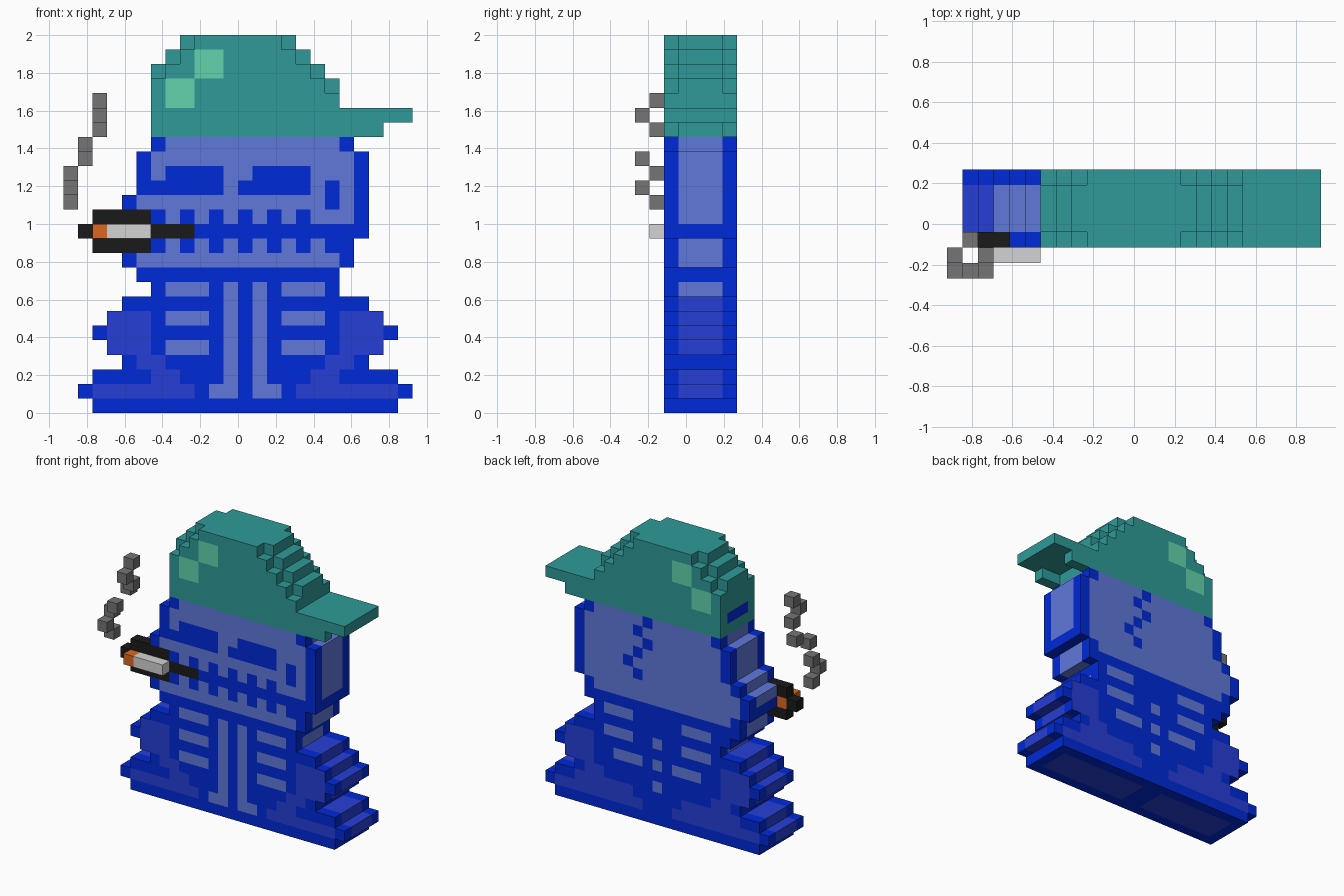
import bpy
import bmesh
from mathutils import Vector

if "Cube" in bpy.data.objects:
    bpy.data.objects.remove(bpy.data.objects["Cube"], do_unlink=True)

UNIT = 1 / 13                       # edge length of one block
ORIGIN = Vector((12, 3.5, 0))       # grid position of the model's centre
FRONT, BACK = 2, 6                  # outermost layers of the body
CORE = range(FRONT + 1, BACK)       # layers in between

PALETTE = {
    "blue": "0029D8", "bone": "6078DA", "arm blue": "263ED6",
    "teal": "2E9A98", "mint": "62D4AE", "smoke grey": "757575",
    "black": "1A1A1A", "paper": "D4D4D4", "ember orange": "DC6820",
}


def linear(channel):
    return channel / 12.92 if channel <= 0.04045 else ((channel + 0.055) / 1.055) ** 2.4


def make_material(name, code):
    color = [linear(byte / 255) for byte in bytes.fromhex(code)] + [1]
    mat = bpy.data.materials.new(name)
    mat.use_nodes = True
    mat.diffuse_color = color
    mat.node_tree.nodes["Principled BSDF"].inputs["Base Color"].default_value = color
    return mat


MATERIALS = {name: make_material(name, code) for name, code in PALETTE.items()}
parts = {}                          # part name -> {(column, layer, row): colour}


def fill(part, columns, layers, rows, color):
    cells = parts.setdefault(part, {})
    for c in columns:
        for j in layers:
            for r in rows:
                cells[c, j, r] = color


def span(first, last):
    return range(first, last + 1)


def paint(part, layer, color, rects, mirror=False):
    """Recolour existing blocks in one layer: (first column, last column, first row, last row)."""
    cells = parts[part]
    for a, b, low, high in rects:
        for c in span(a, b):
            for r in span(low, high):
                for col in {c, 24 - c} if mirror else {c}:
                    if (col, layer, r) in cells:
                        cells[col, layer, r] = color


# Body and skull: one run of blocks per row, from the ground up
starts = (2, 1, 2, 4, 3, 2, 3, 4, 6, 5, 4, 4, 3, 3, 4, 5, 5, 5, 6)
ends = (23, 24, 23, 21, 22, 23, 22, 21, 19, 19, 20, 20) + (21,) * 6 + (20,)
for row, (start, end) in enumerate(zip(starts, ends)):
    fill("skeleton_body", range(start, end), span(FRONT, BACK), [row], "blue")

# Coloured bands round the sides, and panels under the base
for layer in CORE:
    paint("skeleton_body", layer, "arm blue", [(0, 23, 1, 2), (0, 23, 4, 7)])
    paint("skeleton_body", layer, "bone", [(0, 23, 8, 8), (0, 23, 10, 11), (0, 23, 13, 18)])
    paint("skeleton_body", layer, "arm blue", [(3, 10, 0, 0), (13, 21, 0, 0)])

# Front: arms, ribs and breastbone
paint("skeleton_body", FRONT, "arm blue",
      [(3, 5, 4, 6), (5, 6, 3, 3), (6, 7, 2, 2), (2, 8, 1, 1)], mirror=True)
paint("skeleton_body", FRONT, "bone",
      [(7, 9, row, row) for row in (4, 6, 8)] + [(11, 11, 1, 8), (10, 10, 1, 1)], mirror=True)

# Front: skull, jaw and teeth
paint("skeleton_body", FRONT, "bone",
      [(7, 18, 18, 18), (6, 19, 15, 17), (5, 19, 14, 14), (5, 18, 10, 10), (18, 19, 13, 13)])
paint("skeleton_body", FRONT, "bone", [(c, c, r, r) for c in range(7, 18, 2) for r in (11, 13)])
# Eye sockets and cheek hollow
paint("skeleton_body", FRONT, "blue",
      [(7, 10, 16, 16), (6, 10, 15, 15), (13, 16, 16, 16), (12, 16, 15, 15), (18, 18, 14, 15)])

# Back: skull with a crack, ribs, spine and arms
paint("skeleton_body", BACK, "bone",
      [(7, 18, 18, 18), (6, 19, 15, 17), (5, 19, 14, 14), (4, 19, 12, 13), (5, 18, 11, 11)])
paint("skeleton_body", BACK, "blue",
      [(c, c, 18 - i, 18 - i) for i, c in enumerate((13, 14, 13, 14, 15, 14))])
paint("skeleton_body", BACK, "bone", [(7, 9, 9, 9), (7, 9, 7, 7), (8, 10, 5, 5)], mirror=True)
paint("skeleton_body", BACK, "bone", [(12, 12, row, row) for row in (3, 5, 7)])
paint("skeleton_body", BACK, "arm blue",
      [(3, 5, 4, 6), (5, 6, 3, 3), (4, 9, 2, 2), (2, 10, 1, 1)], mirror=True)

# Cap crown: the outer layers step in one block sooner than the core
crown = [(6, 19), (6, 19), (6, 19), (6, 19), (6, 18), (7, 17), (8, 16)]
for i, (start, end) in enumerate(crown):
    fill("cap", range(start, end), CORE, [19 + i], "teal")
    start, end = (crown + [(9, 15)])[i + 1]
    fill("cap", range(start, end), (FRONT, BACK), [19 + i], "teal")

# Cap brim with a hollow underside, highlights and strap gap
fill("cap", range(19, 24), span(FRONT, BACK), [20], "teal")
fill("cap", range(19, 22), (FRONT, BACK), [19], "teal")
fill("cap", [19], CORE, [19], "teal")
for layer in (FRONT, BACK):
    paint("cap", layer, "mint", [(9, 10, 23, 24), (7, 8, 21, 22)])
for layer in CORE:
    paint("cap", layer, "blue", [(6, 6, 20, 20)])

# Cigarette with its dark outline set into the mouth
paint("skeleton_body", FRONT, "black", [(6, 8, 12, 12)])
for row in (11, 12, 13):
    for col in span(2, 5):
        parts["skeleton_body"].pop((col, FRONT, row), None)
fill("cigarette_outline", span(2, 5), [FRONT], span(11, 13), "black")
fill("cigarette_outline", [1], [FRONT], [12], "black")
fill("cigarette_outline", [2, 3], [FRONT], [12], "ember orange")
fill("cigarette", span(3, 5), [FRONT - 1], [12], "paper")
fill("cigarette", [2], [FRONT - 1], [12], "ember orange")

# Smoke trail rising in a zigzag: (column, layer) per row
trail = ((0, 1), (0, 0), (0, 1), (1, 0), (1, 2), (2, 1), (2, 0), (2, 1))
for i, (col, layer) in enumerate(trail):
    fill("smoke_trail", [col], [layer], [14 + i], "smoke grey")


def build(name, cells, solid):
    """Make a mesh from the exposed sides of the blocks."""
    colors = sorted(set(cells.values()))
    bm = bmesh.new()
    for cell, color in cells.items():
        centre = Vector(cell) + Vector((0.5, 0.5, 0.5)) - ORIGIN
        for axis in range(3):
            # Arm panels on the front and back keep a plain blue rim
            rim = color == "arm blue" and cell[1] in (FRONT, BACK) and axis != 1
            for sign in (-1, 1):
                normal = Vector((0, 0, 0))
                normal[axis] = sign
                if tuple(int(a + b) for a, b in zip(cell, normal)) in solid:
                    continue
                u = Vector((0, 0, 0))
                u[(axis + 1) % 3] = 0.5
                v = normal.cross(u)
                mid = centre + normal / 2
                corners = (mid - u - v, mid + u - v, mid + u + v, mid - u + v)
                face = bm.faces.new([bm.verts.new(p * UNIT) for p in corners])
                face.material_index = colors.index("blue" if rim else color)
    bmesh.ops.remove_doubles(bm, verts=bm.verts, dist=UNIT / 100)
    mesh = bpy.data.meshes.new(name)
    bm.to_mesh(mesh)
    bm.free()
    for color in colors:
        mesh.materials.append(MATERIALS[color])
    bpy.context.collection.objects.link(bpy.data.objects.new(name, mesh))


solid = {cell for cells in parts.values() for cell in cells}
for name, cells in parts.items():
    build(name, cells, solid)
